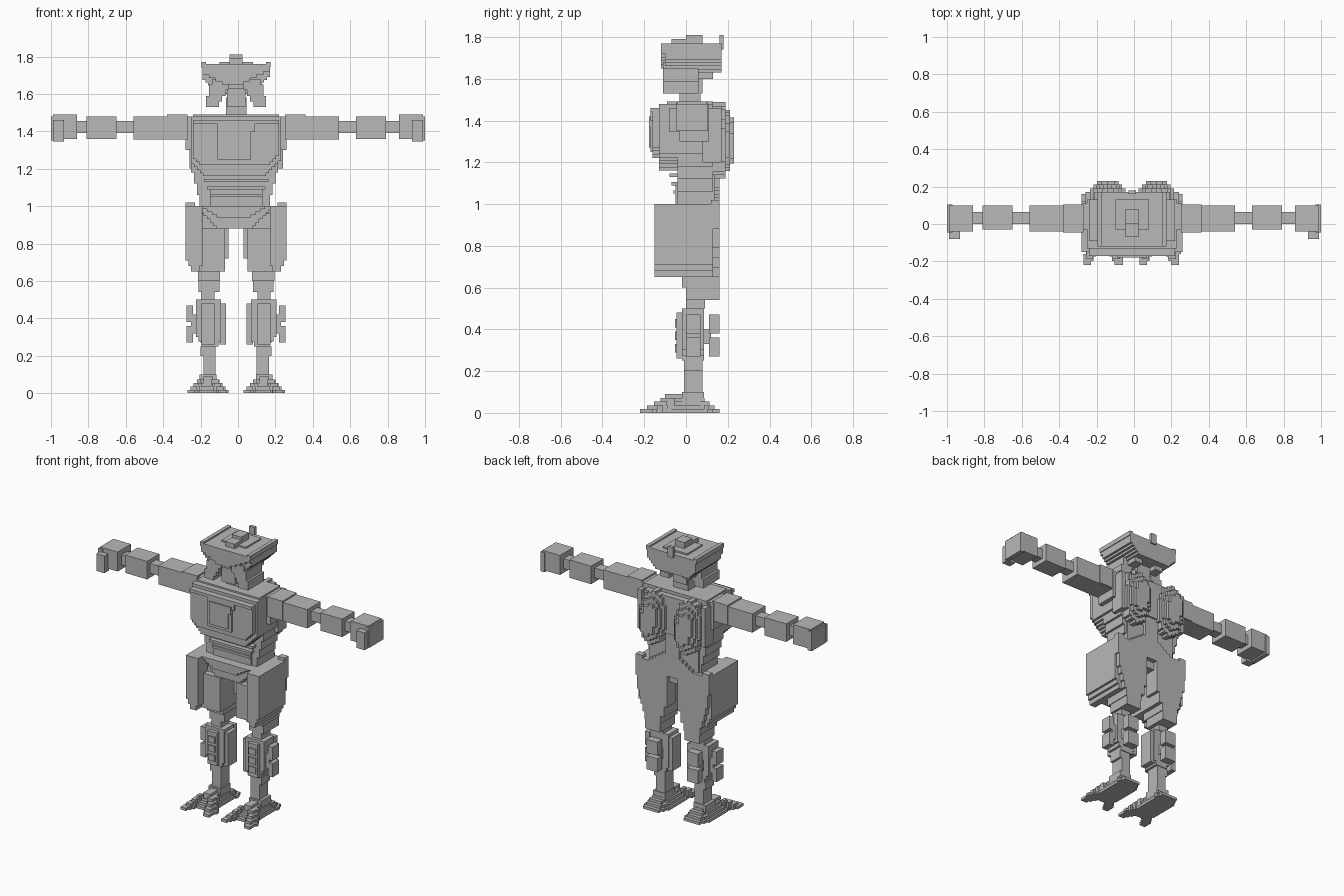
import bpy
import bmesh
from math import cos, sin, tau

cube = bpy.data.objects.get("Cube")
if cube:
    bpy.data.objects.remove(cube, do_unlink=True)

# Landmarks shared by the parts
CENTRE = -.01
BROW, JAW, SHOULDER, CHEST = 1.76, 1.53, 1.48, 1.16
HIP, CROTCH, KNEE, SHIN, ANKLE = 1, .88, .65, .5, .1
FRONT, BACK = -.15, .16
STEP = .016

grey = bpy.data.materials.new("plain_grey")
grey.use_nodes = True
grey.diffuse_color = (.48, .48, .48, 1)
shader = grey.node_tree.nodes["Principled BSDF"]
shader.inputs["Base Color"].default_value = grey.diffuse_color


def stair(points):
    """Turn the slanted edges of an outline into small block steps."""
    result = []
    for (a, b), (c, d) in zip(points, points[1:] + points[:1]):
        count = max(1, round(min(abs(c - a), abs(d - b)) / STEP))
        for i in range(count):
            here, after = i / count, (i + 1) / count
            result.append((a + (c - a) * here, b + (d - b) * here))
            result.append((a + (c - a) * after, b + (d - b) * here))
    return list(dict.fromkeys((round(u, 5), round(v, 5)) for u, v in result))


def extrude(name, points, low, high, flat=False, centre=CENTRE):
    """Extrude an outline along y, or along z when flat."""
    def place(u, v, depth):
        return (u, v, depth) if flat else (u, depth, v)

    bm = bmesh.new()
    outline = stair(points)
    lower = [bm.verts.new(place(u, v, low)) for u, v in outline]
    upper = [bm.verts.new(place(u, v, high)) for u, v in outline]
    bm.faces.new(lower)
    bm.faces.new(upper)
    for i in range(len(outline)):
        bm.faces.new((lower[i - 1], lower[i], upper[i], upper[i - 1]))
    bmesh.ops.recalc_face_normals(bm, faces=bm.faces)
    mesh = bpy.data.meshes.new(name)
    bm.to_mesh(mesh)
    bm.free()
    mesh.materials.append(grey)
    part = bpy.data.objects.new(name, mesh)
    part.location.x = centre
    bpy.context.collection.objects.link(part)


def block(name, x, y, z, cut=(0, 0), lean=0, side=1, centre=CENTRE):
    """Block with stepped lower corners; a single x is a half width."""
    left, right = x if isinstance(x, tuple) else (-x, x)
    bottom, top = z
    inset, rise = cut
    points = [(left, top), (right, top), (right, bottom + rise),
              (right - inset + lean, bottom), (left + inset + lean, bottom),
              (left, bottom + rise)]
    extrude(name, [(u * side, v) for u, v in points], *y, centre=centre)


def pair(name, *args, **options):
    """Make the same block on both sides."""
    for label, side in (("left_", 1), ("right_", -1)):
        block(label + name, *args, side=side, **options)


def oval(u, v, wide, tall, sides=10):
    """Outline of an oval centred on u, v."""
    angles = [tau * (i + .5) / sides for i in range(sides)]
    return [(u + wide * cos(a), v + tall * sin(a)) for a in angles]


# Head
block("skull", x=.18, y=(-.1, .17), z=(1.63, BROW), cut=(.06, .06))
block("brow", x=.18, y=(-.12, -.09), z=(1.65, BROW), cut=(.14, .07))
block("face", x=.05, y=(-.09, .08), z=(JAW, 1.66))
block("neck", x=.055, y=(-.03, .07), z=(SHOULDER, JAW + .05))
block("crown", x=.09, y=(-.03, .13), z=(BROW - .03, BROW + .01))
block("crest", x=.035, y=(0, .08), z=(BROW, 1.81))
block("crest_front", x=.035, y=(-.07, 0), z=(BROW, 1.79))
block("rear_spike", x=.02, y=(BACK, .18), z=(BROW - .02, 1.81))
pair("horn", x=(.16, .185), y=(-.12, .17), z=(BROW - .02, BROW + .01))
pair("cheek", x=(.04, .13), y=(-.11, .06), z=(JAW, 1.68), cut=(.02, .12), lean=.05)
pair("cheek_rear", x=(.05, .13), y=(.05, .13), z=(1.6, 1.66), cut=(.02, .06))

# Chest and shoulders
block("torso", x=.24, y=(-.04, .13), z=(HIP, SHOULDER), cut=(.06, .24))
block("collar", x=.23, y=(-.09, .13), z=(SHOULDER - .02, SHOULDER + .01))
block("chest_base", x=.24, y=(-.13, -.03), z=(CHEST, SHOULDER), cut=(.08, .08))
block("chest_front", x=.23, y=(-.16, -.12), z=(1.22, 1.46), cut=(.05, .05))
block("chest_frame", x=.1, y=(-.17, FRONT), z=(1.25, 1.44), cut=(.02, .15))
block("chest_panel", x=.08, y=(-.178, FRONT), z=(1.27, 1.42), cut=(.02, .1))
block("chest_rim", x=.23, y=(-.17, -.12), z=(1.44, 1.46))

# Waist and pelvis
block("waist", x=.18, y=(-.03, .14), z=(HIP - .02, CHEST))
block("belly_plate", x=.14, y=(-.05, -.02), z=(HIP, HIP + .09))
for i in range(3):
    ledge = HIP + .05 + i * .04
    block("belly_ledge", x=.14 + i * STEP, y=(-.06 - i * .01, 0), z=(ledge, ledge + STEP))
block("pelvis", x=.19, y=(-.08, .13), z=(CROTCH, HIP), cut=(.1, .1))
block("front_belt", x=.18, y=(-.11, -.07), z=(HIP - .06, HIP), cut=(.1, .06))
block("rear_belt", x=.26, y=(.12, BACK), z=(HIP - .07, HIP))

# Back with two layered pods
block("back_plate", x=.2, y=(.12, .17), z=(1.22, 1.47))
block("back_wedge", x=.05, y=(.12, BACK), z=(HIP, 1.35), cut=(-.12, .08))
for label, side in (("left", 1), ("right", -1)):
    for i in range(3):
        size = 1 - i * .2
        pod = oval(side * .13, 1.305, .1 * size, .183 * size)
        extrude(label + "_pod_layer", pod, .12, .19 + i * .02)

# Arms
pair("shoulder", x=(.23, .27), y=(-.03, .11), z=(1.3, SHOULDER))
pair("shoulder_rear", x=(.22, .25), y=(.08, .17), z=(1.2, 1.46))
pair("upper_arm", x=(.26, .55), y=(-.04, .1), z=(1.355, SHOULDER))
pair("arm_band", x=(.26, .37), y=(-.045, .105), z=(1.36, SHOULDER + .01))
pair("arm_core", x=(.5, .9), y=(0, .065), z=(1.39, 1.455))
pair("forearm", x=(.64, .8), y=(-.03, .1), z=(1.36, SHOULDER))
pair("palm", x=(.86, .99), y=(-.04, .1), z=(1.36, SHOULDER + .01), centre=0)
pair("finger_plate", x=(.97, 1), y=(-.045, .105), z=(1.35, SHOULDER), centre=0)
pair("thumb", x=(.93, .99), y=(-.08, -.03), z=(1.345, 1.46), centre=0)

# Hip armour and thighs
pair("hip_shield", x=(.18, .27), y=(FRONT, .13), z=(KNEE, HIP), cut=(.03, .06))
pair("hip_tab", x=(.22, .27), y=(.12, BACK), z=(CROTCH, HIP + .02))
pair("thigh", x=(.06, .2), y=(-.09, .13), z=(KNEE, CROTCH))
pair("thigh_top", x=(.08, .2), y=(-.05, .13), z=(CROTCH, HIP - .04))
pair("thigh_rear", x=(.04, .26), y=(.06, BACK), z=(KNEE, HIP - .05), cut=(.04, .14))
pair("knee_guard", x=(.085, .205), y=(-.02, BACK), z=(.6, KNEE))
pair("knee", x=(.09, .2), y=(0, BACK), z=(.54, KNEE))
pair("knee_joint", x=(.115, .185), y=(0, .09), z=(SHIN, .56))

# Shins with pads and fins
pair("shin", x=(.08, .215), y=(-.02, .085), z=(.25, SHIN), cut=(.03, .05))
pair("lower_shin", x=(.11, .19), y=(-.01, .08), z=(ANKLE, .25), cut=(.015, .1))
pair("shin_pad", x=(.115, .185), y=(-.045, 0), z=(.26, SHIN - .02))
pair("inner_plate", x=(.055, .09), y=(-.01, .08), z=(.26, SHIN - .02))
pair("side_fin_root", x=(.2, .24), y=(0, .07), z=(.32, .42))
pair("calf_fin_root", x=(.12, .18), y=(.07, .12), z=(.33, .4))
for i in range(3):
    rib = .29 + i * .06
    pair("pad_rib", x=(.125, .175), y=(-.053, -.04), z=(rib, rib + .04))
for i in range(2):
    low = .27 + i * .11
    pair("side_fin", x=(.23, .265), y=(0, .07), z=(low, low + .09))
    pair("calf_fin", x=(.11, .19), y=(.11, BACK), z=(low, low + .09))

# Feet: a two-clawed outline stacked in shrinking layers
half_sole = [(.05, BACK), (.08, .1), (.07, -.1), (.11, BACK * -1),
             (.1, -.22), (.07, -.22), (.03, FRONT)]
sole = half_sole + [(-u, v) for u, v in reversed(half_sole)]
for label, side in (("left", 1), ("right", -1)):
    for i in range(4):
        size = 1 - i * .15
        layer = [(side * .15 + u * size, v * size) for u, v in sole]
        extrude(label + "_foot_layer", layer, 0, (i + 1) * .018, flat=True)
pair("ankle", x=(.105, .195), y=(-.02, .085), z=(.05, ANKLE))
pair("instep", x=(.125, .175), y=(-.1, .02), z=(.05, ANKLE - .01))
